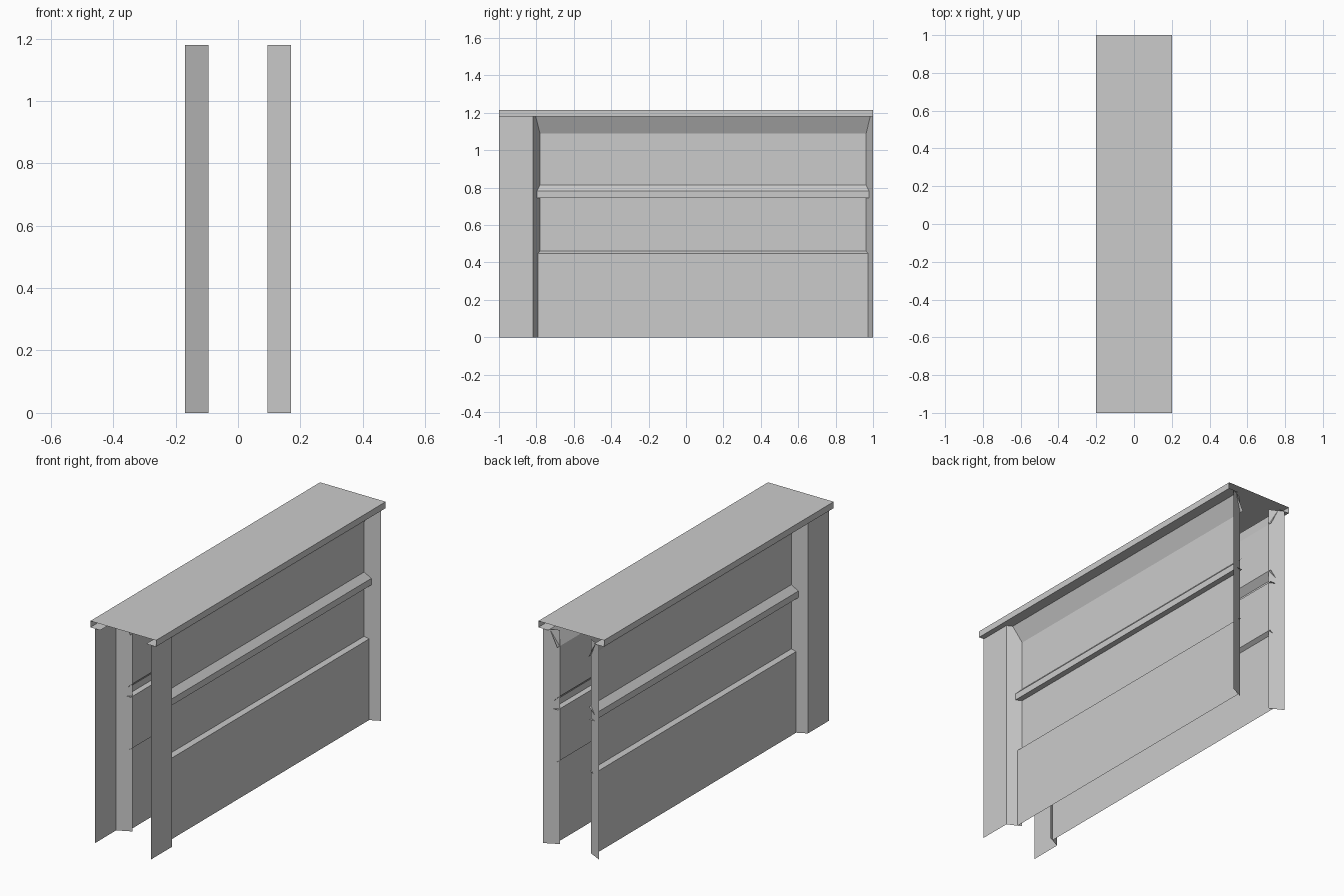
import bpy
from mathutils import Vector

if "Cube" in bpy.data.objects:
    bpy.data.objects.remove(bpy.data.objects["Cube"])

TOP = 1.18      # height of the wall under the cap
FACE = 0.17     # pillar face
PANEL = 0.095   # recessed upper panel


def sheet(name, points, sweep):
    """Open polyline swept along a vector, mirrored to the other side of the wall."""
    pts = [Vector(p) for p in points]
    n = len(pts)
    verts = pts + [p + Vector(sweep) for p in pts]
    faces = [(i, i + 1, n + i + 1, n + i) for i in range(n - 1)]
    mesh = bpy.data.meshes.new(name)
    mesh.from_pydata(verts, [], faces)
    obj = bpy.data.objects.new(name, mesh)
    bpy.context.collection.objects.link(obj)
    mirror = obj.modifiers.new("both_sides", 'MIRROR')
    mirror.use_clip = True
    return obj


def course(name, profile, y0, y1):
    """Horizontal wall course from an (x, z) profile."""
    return sheet(name, [(x, y1, z) for x, z in profile], (0, y0 - y1, 0))


# Pillar with splayed side, and the splay meeting the next wall section
sheet("pillar", [(FACE, -1, 0), (FACE, -0.818, 0), (PANEL, -0.781, 0)], (0, 0, TOP))
sheet("end_splay", [(PANEL, 0.963, 0), (FACE, 1, 0)], (0, 0, TOP))

# Wall courses from bottom to top
course("lower_panel", [(0.117, 0), (0.117, 0.447), (PANEL, 0.46)], -0.792, 0.974)
course("middle_panel", [(PANEL, 0.46), (PANEL, 0.745)], -0.781, 0.963)
course("rail", [(PANEL, 0.745), (0.127, 0.745), (0.127, 0.781), (PANEL, 0.814)],
       -0.797, 0.98)
course("upper_panel", [(PANEL, 0.814), (PANEL, 1.09)], -0.781, 0.963)
course("cove", [(PANEL, 1.09), (0.14, TOP)], -0.802, 0.985)

# Overhanging cap, open at both ends
course("cap", [(0.14, TOP), (0.2, TOP), (0.2, 1.215), (0, 1.215)], -1, 1)
